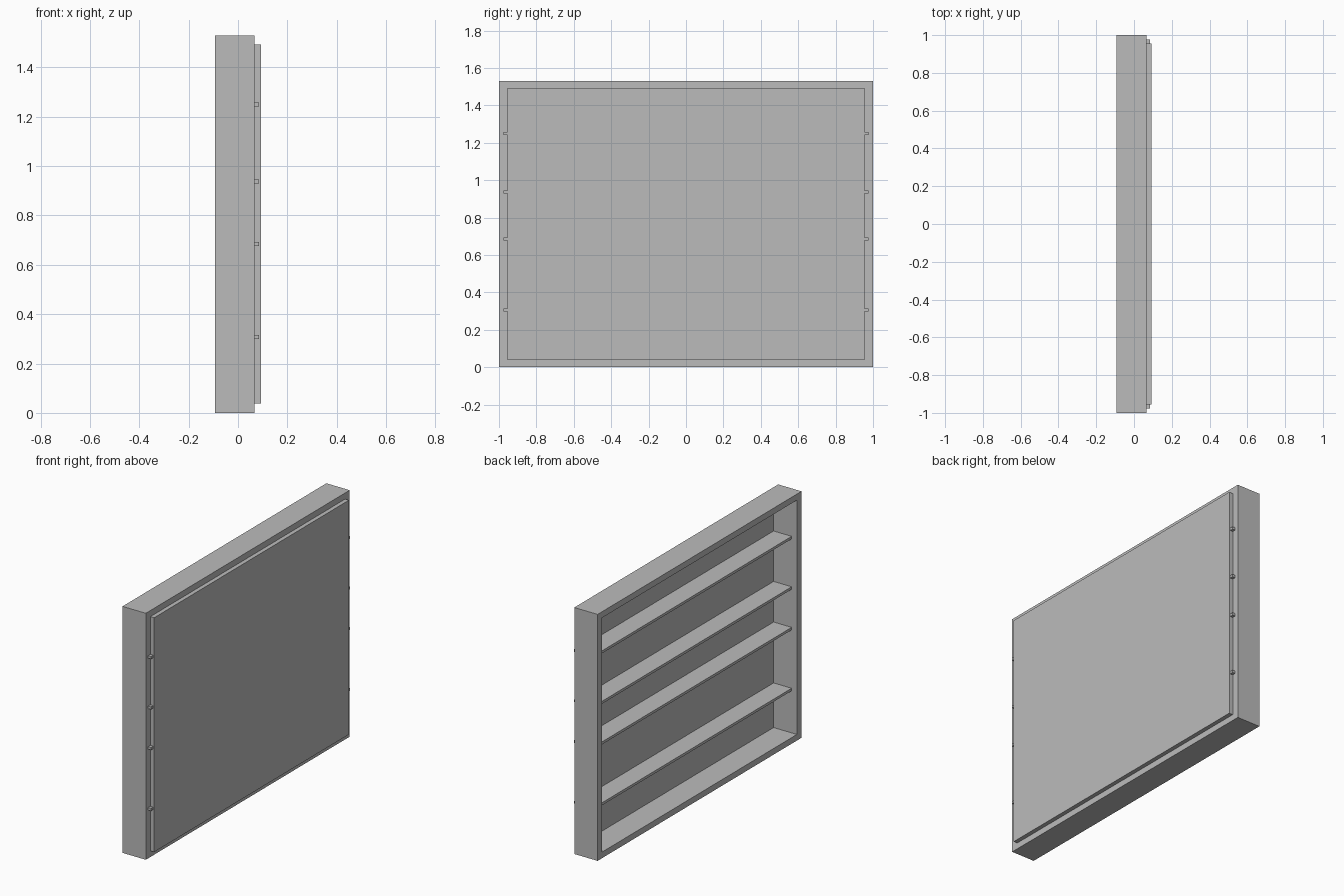
import bpy
import bmesh
from mathutils import Matrix, Vector

if "Cube" in bpy.data.objects:
    bpy.data.objects.remove(bpy.data.objects["Cube"], do_unlink=True)

# Single plain grey material
GREY = (0.5, 0.5, 0.5, 1)
grey = bpy.data.materials.new("plain grey")
grey.use_nodes = True
grey.diffuse_color = GREY
grey.node_tree.nodes["Principled BSDF"].inputs["Base Color"].default_value = GREY


def box(name, low, high):
    """Flat-shaded box between two opposite corners."""
    low, high = Vector(low), Vector(high)
    bm = bmesh.new()
    bmesh.ops.create_cube(bm, size=1, matrix=Matrix.Translation((low + high) / 2)
                          @ Matrix.Diagonal((*(high - low), 1)))
    mesh = bpy.data.meshes.new(name)
    bm.to_mesh(mesh)
    bm.free()
    mesh.materials.append(grey)
    obj = bpy.data.objects.new(name, mesh)
    bpy.context.collection.objects.link(obj)
    return obj


HEIGHT = 1.53
INNER_Y = 0.955      # half width of the opening
RAIL = 0.038         # thickness of top and bottom boards
OPEN_X, REAR_X = -0.093, 0.067

# Outer frame: two upright sides and two horizontal boards
box("side_right", (OPEN_X, -1, 0), (REAR_X, -INNER_Y, HEIGHT))
box("side_left", (OPEN_X, INNER_Y, 0), (REAR_X, 1, HEIGHT))
box("bottom_board", (OPEN_X, -INNER_Y, 0), (REAR_X, INNER_Y, RAIL))
box("top_board", (OPEN_X, -INNER_Y, HEIGHT - RAIL), (REAR_X, INNER_Y, HEIGHT))

# Panel closing the +x side
box("closing_panel", (REAR_X, -INNER_Y, RAIL), (0.093, INNER_Y, HEIGHT - RAIL))

# Shelves housed in the sides, their corners showing beside the panel
for i, z in enumerate((0.307, 0.685, 0.937, 1.25)):
    box(f"shelf_{i + 1}", (-0.057, -0.977, z - 0.008), (0.086, 0.977, z + 0.008))
